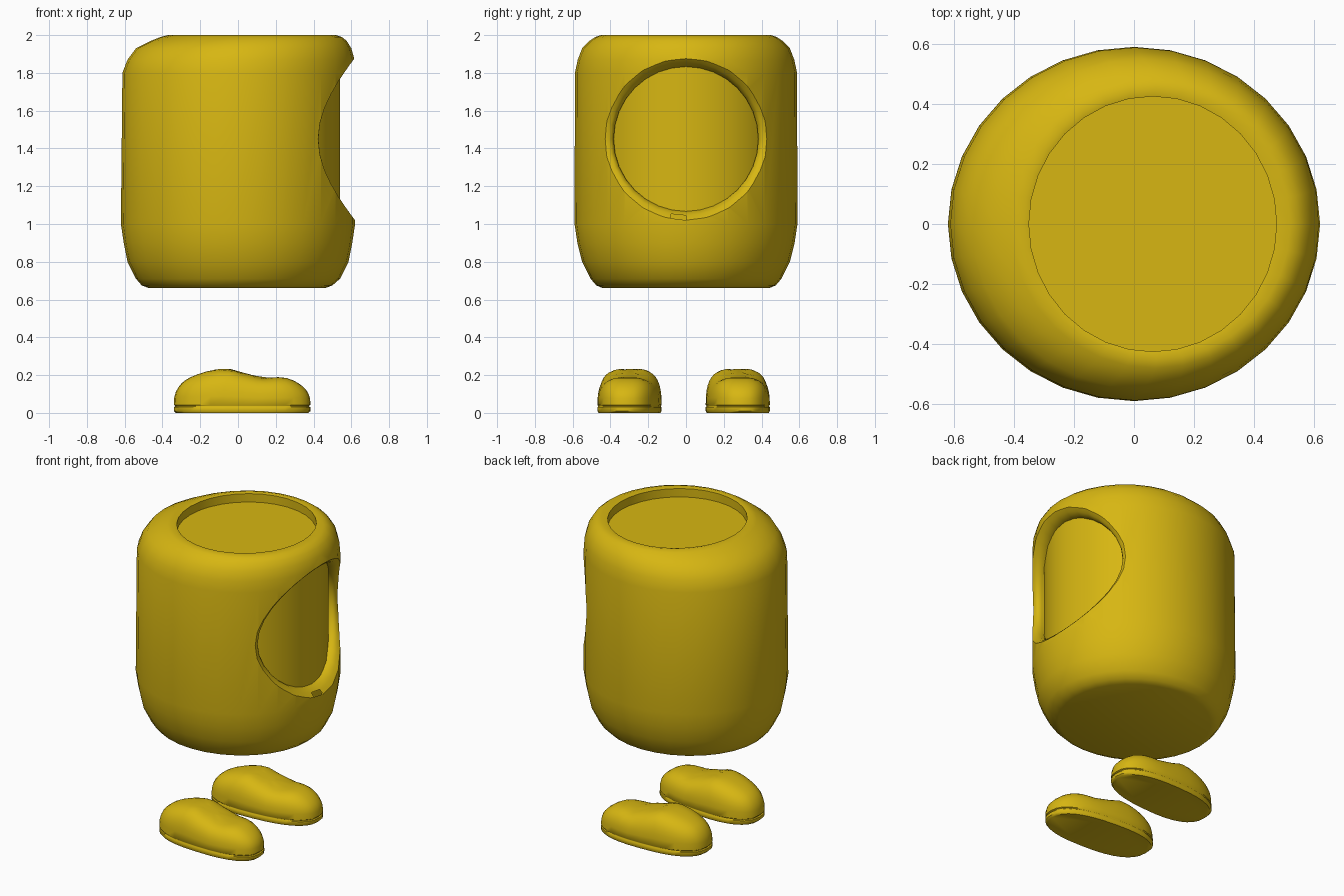
import bpy, bmesh, math
from math import sin, cos, pi, sqrt, radians

if "Cube" in bpy.data.objects:
    bpy.data.objects.remove(bpy.data.objects["Cube"], do_unlink=True)

SEGMENTS = 32
ANGLES = [2 * pi * i / SEGMENTS for i in range(SEGMENTS)]

mustard = bpy.data.materials.new("mustard_yellow")
mustard.use_nodes = True
mustard.diffuse_color = (0.68, 0.47, 0.006, 1)
mustard.node_tree.nodes["Principled BSDF"].inputs["Base Color"].default_value = (0.68, 0.47, 0.006, 1)


def loft(name, rings):
    """Skin a list of closed rings and cap both ends."""
    bm = bmesh.new()
    loops = [[bm.verts.new(p) for p in ring] for ring in rings]
    for a, b in zip(loops, loops[1:]):
        for i in range(len(a)):
            j = (i + 1) % len(a)
            bm.faces.new((a[i], a[j], b[j], b[i]))
    bm.faces.new(loops[0][::-1])
    bm.faces.new(loops[-1])
    bmesh.ops.recalc_face_normals(bm, faces=bm.faces[:])
    mesh = bpy.data.meshes.new(name)
    bm.to_mesh(mesh)
    bm.free()
    mesh.materials.append(mustard)
    obj = bpy.data.objects.new(name, mesh)
    bpy.context.collection.objects.link(obj)
    return obj


def select(obj):
    bpy.ops.object.select_all(action="DESELECT")
    obj.select_set(True)
    bpy.context.view_layer.objects.active = obj


def smooth(obj, angle=38):
    select(obj)
    bpy.ops.object.shade_smooth_by_angle(angle=radians(angle))


def oval(z, x_min, x_max, half_y):
    mid, half_x = (x_min + x_max) / 2, (x_max - x_min) / 2
    return [(mid + half_x * cos(a), half_y * sin(a), z) for a in ANGLES]


# Barrel body: rounded bottom, straight wall, lopsided shoulder, sunken top
body_profile = [
    (0.66, -0.47, 0.46, 0.44),
    (0.675, -0.51, 0.50, 0.475),
    (0.71, -0.54, 0.54, 0.505),
    (0.80, -0.585, 0.585, 0.55),
    (0.90, -0.605, 0.605, 0.575),
    (1.00, -0.62, 0.62, 0.59),
    (1.80, -0.612, 0.62, 0.588),
    (1.87, -0.585, 0.617, 0.573),
    (1.93, -0.54, 0.60, 0.55),
    (1.97, -0.46, 0.575, 0.51),
    (1.99, -0.41, 0.55, 0.48),
    (2.00, -0.37, 0.52, 0.45),
    (1.995, -0.35, 0.475, 0.425),
    (1.94, -0.35, 0.475, 0.425),
]
body = loft("body_shell", [oval(*row) for row in body_profile])

# Round face opening, its flared lip following the curved wall
WINDOW_Z = 1.45


def window_ring(radius, offset):
    ring = []
    for a in ANGLES:
        y, z = radius * sin(a), WINDOW_Z + radius * cos(a)
        wall = 0.62 * sqrt(1 - (y / 0.59) ** 2)
        ring.append((wall + offset, y, z))
    return ring


lip = [(0.38, -0.3), (0.383, -0.075), (0.39, -0.05),
       (0.405, -0.025), (0.43, 0.0), (0.47, 0.05), (0.47, 0.3)]
cutter = loft("window_cutter", [window_ring(*row) for row in lip])
cutter.hide_render = True
cut = body.modifiers.new("face_opening", "BOOLEAN")
cut.operation = "DIFFERENCE"
cut.solver = "EXACT"
cut.object = cutter
select(body)
bpy.ops.object.modifier_apply(modifier=cut.name)
bpy.data.objects.remove(cutter, do_unlink=True)
smooth(body)

# Inner drum seen through the opening
drum = loft("face_panel", [oval(z, -0.53, 0.54, 0.535) for z in (0.95, 1.88)])
smooth(drum)


# Feet: flat sole, creased seam, high heel and low rounded toe
def foot_height(x):
    marks = [(-0.35, 0.205), (-0.28, 0.218), (-0.06, 0.236), (0.03, 0.21),
             (0.13, 0.187), (0.26, 0.2), (0.4, 0.185)]
    for (x0, h0), (x1, h1) in zip(marks, marks[1:]):
        if x <= x1:
            t = (x - x0) / (x1 - x0)
            return h0 + (h1 - h0) * t * t * (3 - 2 * t)
    return marks[-1][1]


def rounded(v, power):
    return math.copysign(abs(v) ** power, v)


def foot_ring(scale, rise, base, centre_y, side):
    ring = []
    for a in ANGLES:
        x = 0.022 + 0.362 * scale * rounded(cos(a), 0.8)
        y = 0.168 * scale * rounded(sin(a), 0.8)
        y = y * (1 - 0.12 * x) + side * 0.05 * x
        z = base + (foot_height(x) - base) * rise
        ring.append((x, centre_y + y, z))
    return ring


for name, side, centre_y in (("right_foot", -1, -0.3), ("left_foot", 1, 0.275)):
    sole = [(0.97, 0.0), (1.0, 0.01), (1.0, 0.03), (0.98, 0.034), (0.98, 0.038), (1.0, 0.042)]
    rings = [foot_ring(s, 0, z, centre_y, side) for s, z in sole]
    for step in range(1, 11):
        a = step / 10 * radians(87)
        rings.append(foot_ring(cos(a) ** 0.6, sin(a) ** 0.75, 0.042, centre_y, side))
    smooth(loft(name, rings), 45)
